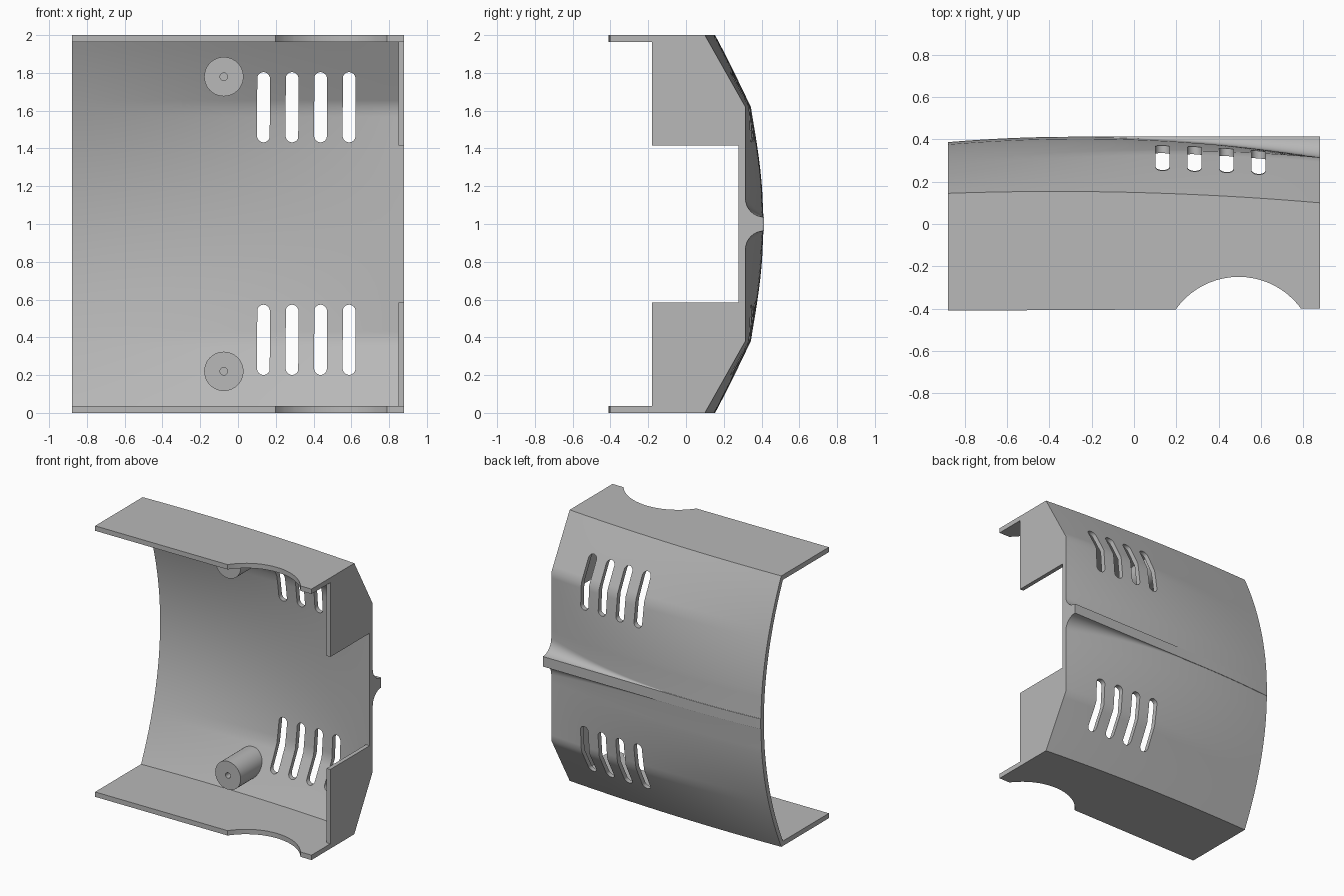
import bpy, bmesh, math

if "Cube" in bpy.data.objects:
    bpy.data.objects.remove(bpy.data.objects["Cube"])

grey = bpy.data.materials.new("plain grey")
grey.use_nodes = True
colour = (0.48, 0.48, 0.48, 1)
grey.diffuse_color = colour
grey.node_tree.nodes["Principled BSDF"].inputs["Base Color"].default_value = colour

HALF = 0.88      # half width in x
WALL = 0.036     # shell thickness
BEND = 0.62      # where the flat end section folds, from mid height


def shell_y(x, u):
    """Outer back surface: an arc on one side turning into a folded plate on the other."""
    edge = 0.154 - 0.0345 * (x + 0.37) ** 2
    middle = 0.41 - 0.071 * (x + 0.28) ** 2
    t = ((x + HALF) / (2 * HALF)) ** 1.5
    arc = 1 - u * u
    fold = min(1, (1 - u) / (1 - BEND))
    return edge + (middle - edge) * (arc + (fold - arc) * t)


def finish(name, bm):
    bmesh.ops.recalc_face_normals(bm, faces=bm.faces[:])
    mesh = bpy.data.meshes.new(name)
    bm.to_mesh(mesh)
    bm.free()
    mesh.materials.append(grey)
    obj = bpy.data.objects.new(name, mesh)
    bpy.context.collection.objects.link(obj)
    return obj


def loft(name, rings):
    """Skin a row of closed rings and cap both ends."""
    bm = bmesh.new()
    rows = [[bm.verts.new(p) for p in ring] for ring in rings]
    n = len(rows[0])
    for a, b in zip(rows, rows[1:]):
        for i in range(n):
            j = (i + 1) % n
            bm.faces.new((a[i], a[j], b[j], b[i]))
    bm.faces.new(rows[0])
    bm.faces.new(rows[-1])
    return finish(name, bm)


def circle(cx, cy, r, n=32):
    return [(cx + r * math.cos(2 * math.pi * i / n), cy + r * math.sin(2 * math.pi * i / n))
            for i in range(n)]


def cut(obj, cutters):
    for c in cutters:
        c.hide_render = True
        mod = obj.modifiers.new("cut", "BOOLEAN")
        mod.operation = "DIFFERENCE"
        mod.solver = "EXACT"
        mod.object = c
    graph = bpy.context.evaluated_depsgraph_get()
    graph.update()
    mesh = bpy.data.meshes.new_from_object(obj.evaluated_get(graph))
    obj.modifiers.clear()
    obj.data = mesh
    for c in cutters:
        bpy.data.objects.remove(c)


def smooth(obj):
    bpy.ops.object.select_all(action="DESELECT")
    obj.select_set(True)
    bpy.context.view_layer.objects.active = obj
    bpy.ops.object.shade_smooth_by_angle(angle=math.radians(35))


# Shell section: outer back with ridge, then top plate, inner back, bottom plate
def section(x):
    h = 0.071 * max(0, x + 0.28) ** 2 + 0.003
    half = []
    for i in range(9):                       # concave flank of the ridge
        a = math.pi / 2 * i / 8
        u = 0.037 + h * (1 - math.cos(a))
        half.append((u, shell_y(x, u) + h * (1 - math.sin(a))))
    for i in range(1, 13):
        u = 0.15 + (BEND - 0.15) * i / 12
        half.append((u, shell_y(x, u)))
    for i in range(1, 11):
        u = BEND + (1 - BEND) * i / 10
        half.append((u, shell_y(x, u)))
    outer = [(y, 1 - u) for u, y in reversed(half)] + [(y, 1 + u) for u, y in half]
    lim = 1 - WALL
    levels = [BEND * i / 12 for i in range(12)]
    levels += [BEND + (lim - BEND) * i / 10 for i in range(11)]
    inner = [(shell_y(x, u) - WALL, 1 + u) for u in reversed(levels)]
    inner += [(shell_y(x, u) - WALL, 1 - u) for u in levels[1:]]
    front = -0.40 + 0.01 * (x - HALF) / (2 * HALF)
    ring = outer + [(front, 2), (front, 2 - WALL)] + inner + [(front, WALL), (front, 0)]
    return [(x, y, z) for y, z in ring]


shell = loft("shell", [section(-HALF + 2 * HALF * i / 36) for i in range(37)])

# Round notch through both plates
cutters = [loft("notch_cutter", [[(x, y, z) for x, y in circle(0.495, -0.615, 0.365, 64)]
                                 for z in (-0.2, 2.2)])]

# Two rows of four vent slots
for zc in (0.387, 1.618):
    for k in range(4):
        cx = 0.135 + 0.151 * k
        slot = [(x, z + (0.152 if i < 12 else -0.152))
                for i, (x, z) in enumerate(circle(cx, zc, 0.034, 24))]
        cutters.append(loft("slot_cutter", [[(x, y, z) for x, z in slot] for y in (0, 0.7)]))
cut(shell, cutters)
smooth(shell)

# Mirrored parts: end walls and screw bosses
for name, side in (("lower", -1), ("upper", 1)):
    lim = 1 - WALL
    profile = [(-0.18, lim), (shell_y(HALF, lim) - WALL, lim),
               (shell_y(HALF, BEND) - WALL, BEND),
               (shell_y(HALF, 0.415) - WALL, 0.415), (-0.18, 0.415)]
    loft(name + "_end_wall", [[(x, y, 1 + side * u) for y, u in profile]
                              for x in (HALF - 0.03, HALF)])

    zc = 1 + side * 0.78
    ring = circle(-0.075, zc, 0.104, 40)
    boss = loft(name + "_screw_boss",
                [[(x, -0.01, z) for x, z in ring],
                 [(x, shell_y(x, abs(z - 1)) - WALL / 2, z) for x, z in ring]])
    hole = loft("hole_cutter", [[(x, y, z) for x, z in circle(-0.075, zc, 0.02, 20)]
                                for y in (-0.1, 0.17)])
    cut(boss, [hole])
    smooth(boss)
